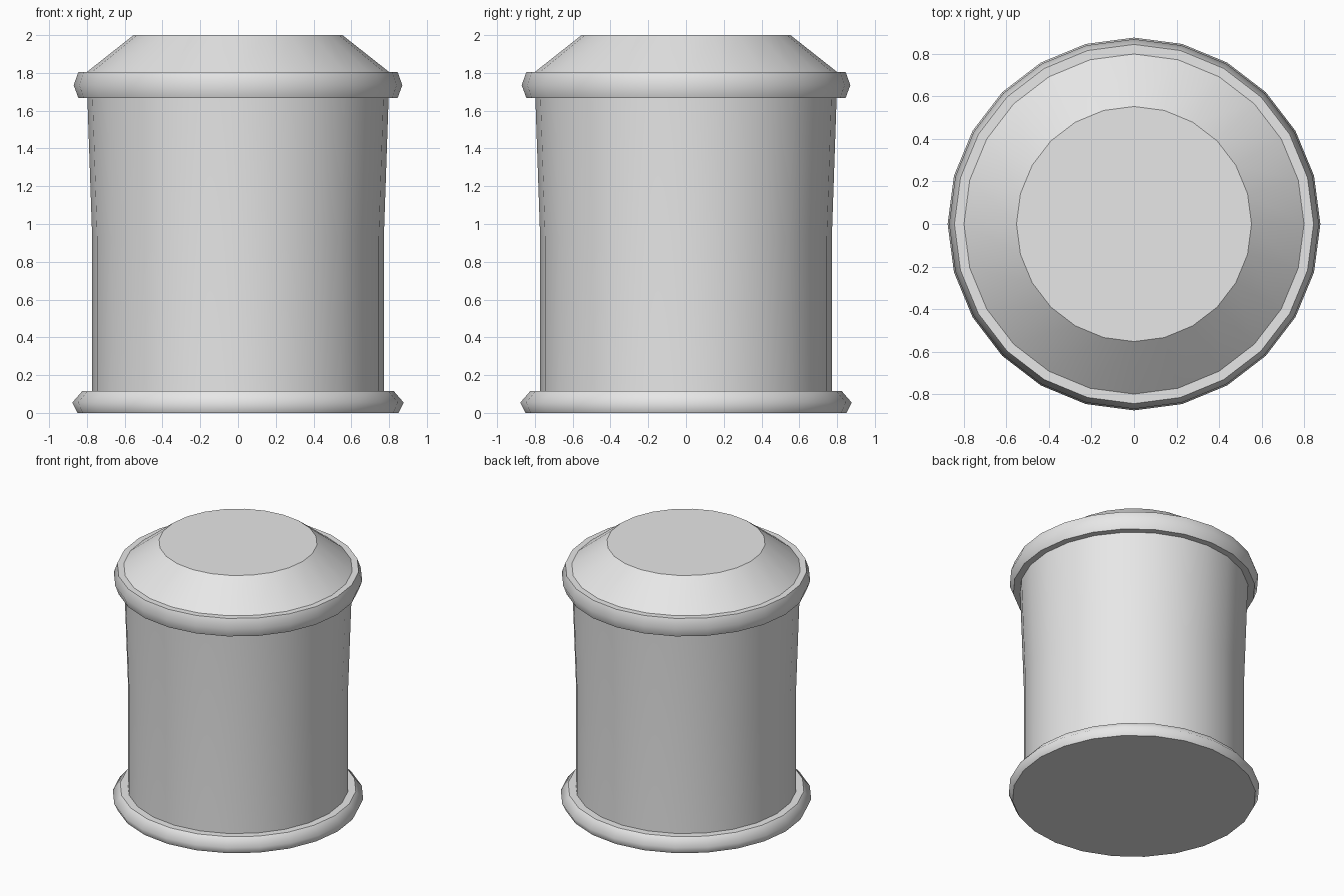
import bpy
import bmesh
import math

SIDES = 24

cube = bpy.data.objects.get("Cube")
if cube:
    bpy.data.objects.remove(cube, do_unlink=True)

grey = bpy.data.materials.new("plain grey")
grey.use_nodes = True
colour = (0.8, 0.8, 0.8, 1.0)
grey.diffuse_color = colour
grey.node_tree.nodes["Principled BSDF"].inputs["Base Color"].default_value = colour


def lathe(name, profile, cap_bottom=False, cap_top=False):
    """Turn a (radius, height) profile around z; walls smooth, caps flat with sharp rims."""
    bm = bmesh.new()
    rings = []
    for radius, z in profile:
        angles = [2 * math.pi * i / SIDES for i in range(SIDES)]
        rings.append([bm.verts.new((radius * math.cos(a), radius * math.sin(a), z))
                      for a in angles])
    for low, high in zip(rings, rings[1:]):
        for i in range(SIDES):
            j = (i + 1) % SIDES
            bm.faces.new((low[i], low[j], high[j], high[i])).smooth = True
    caps = []
    if cap_bottom:
        caps.append(bm.faces.new(rings[0][::-1]))
    if cap_top:
        caps.append(bm.faces.new(rings[-1]))
    for cap in caps:
        for edge in cap.edges:
            edge.smooth = False
    mesh = bpy.data.meshes.new(name)
    bm.to_mesh(mesh)
    bm.free()
    mesh.materials.append(grey)
    obj = bpy.data.objects.new(name, mesh)
    bpy.context.collection.objects.link(obj)
    return obj


# Bevelled foot and collar discs
lathe("base_rim", [(0.85, 0), (0.877, 0.055), (0.825, 0.115)], True, True)
lathe("upper_rim", [(0.845, 1.667), (0.87, 1.735), (0.845, 1.805)], True, True)

# Straight wall that flares gently towards the collar
lathe("body", [(0.772, 0.1), (0.772, 0.92), (0.798, 1.68)])

# Sloping lid with a flat top
lathe("lid", [(0.806, 1.8), (0.8, 1.805), (0.553, 2.0)], cap_top=True)
